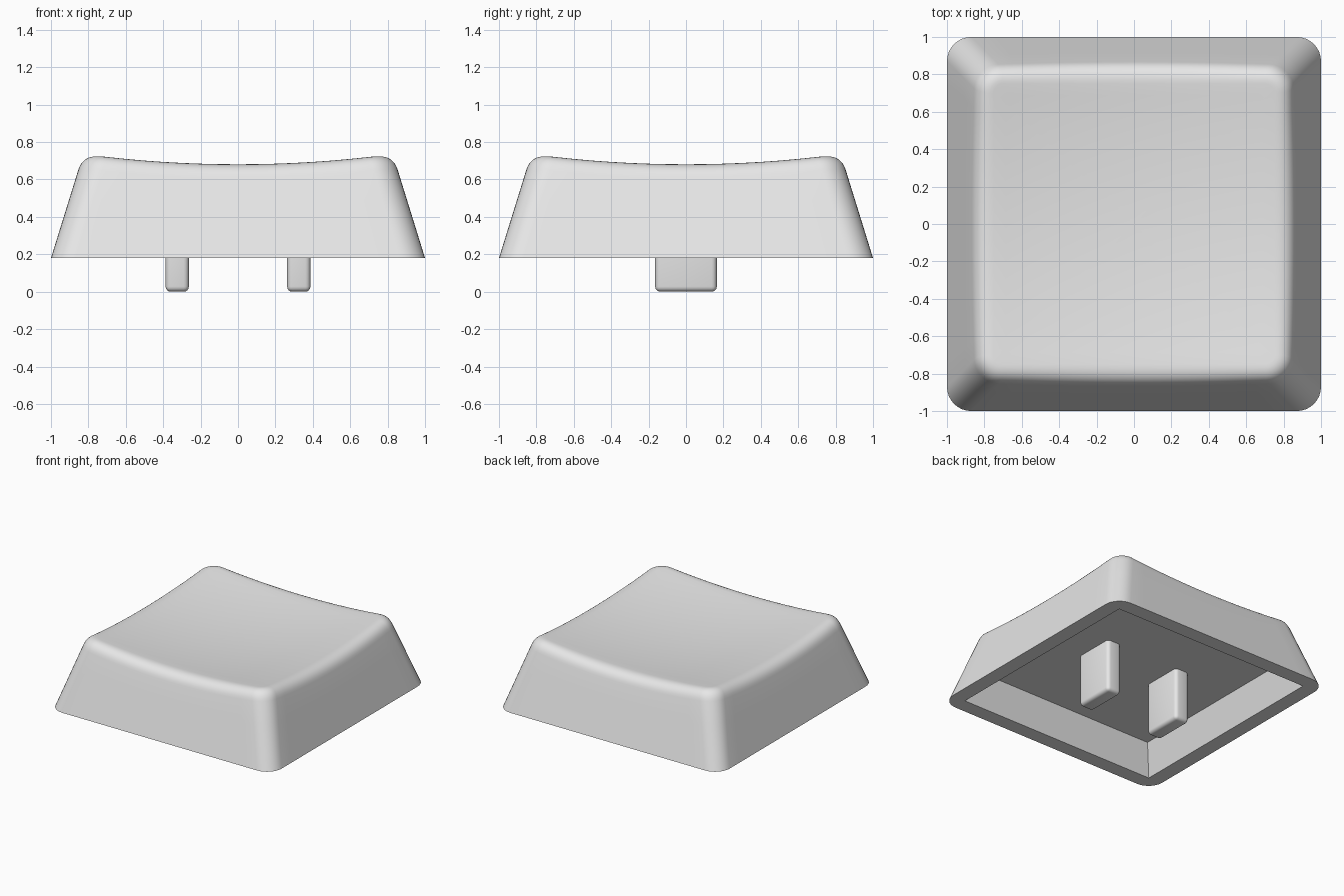
import bpy, bmesh, math

if "Cube" in bpy.data.objects:
    bpy.data.objects.remove(bpy.data.objects["Cube"])

BASE_Z, SLOPE, RADIUS = 0.18, 0.31, 0.13
ARC, STRAIGHT, FILLET, CEILING_Z = 8, 14, 0.08, 0.42

grey = bpy.data.materials.new("light_grey")
grey.diffuse_color = (0.8, 0.8, 0.8, 1)
grey.use_nodes = True
grey.node_tree.nodes["Principled BSDF"].inputs["Base Color"].default_value = grey.diffuse_color


def rounded_square(corner_centre, r):
    """Outline points, counter-clockwise, as unit-friendly (x, y) pairs."""
    pts = []
    c = corner_centre
    for k in range(4):
        q = k * math.pi / 2
        for j in range(ARC + 1):
            a = j / ARC * math.pi / 2
            x, y = c + r * math.cos(a), c + r * math.sin(a)
            pts.append((x * math.cos(q) - y * math.sin(q), x * math.sin(q) + y * math.cos(q)))
        for j in range(1, STRAIGHT):
            x, y = c - 2 * c * j / STRAIGHT, c + r
            pts.append((x * math.cos(q) - y * math.sin(q), x * math.sin(q) + y * math.cos(q)))
    return pts


def outline(h, r):
    return rounded_square(h - r, r)


def dish(x, y):
    return 0.635 + 0.08 * (x * x + y * y)


def wall_half(z):
    return 1 - SLOPE * (z - BASE_Z)


def flat_ring(h, r, z):
    return [(x, y, z) for x, y in outline(h, r)]


def finish(name, bm):
    bmesh.ops.remove_doubles(bm, verts=bm.verts[:], dist=1e-5)
    bmesh.ops.recalc_face_normals(bm, faces=bm.faces[:])
    mesh = bpy.data.meshes.new(name)
    bm.to_mesh(mesh)
    bm.free()
    mesh.materials.append(grey)
    ob = bpy.data.objects.new(name, mesh)
    bpy.context.collection.objects.link(ob)
    bpy.ops.object.select_all(action='DESELECT')
    ob.select_set(True)
    bpy.context.view_layer.objects.active = ob
    bpy.ops.object.shade_smooth_by_angle(angle=math.radians(35))
    return ob


# Underside cavity and flat bottom rim
rings = [flat_ring(0.805, 0, CEILING_Z), flat_ring(0.88, 0, BASE_Z), flat_ring(1, RADIUS, BASE_Z)]

# Sloped walls rising to a rim height that follows the dished top
rim = [dish(x, y) for x, y in outline(0.83, RADIUS)]


def wall_point(i, z):
    return outline(wall_half(z), RADIUS)[i] + (z,)


count = len(rim)
foot = rings[-1]
start = [wall_point(i, rim[i] - FILLET) for i in range(count)]
corner = [wall_point(i, rim[i]) for i in range(count)]
inner_edge = [(x, y, dish(x, y)) for x, y in outline(0.83 - FILLET, RADIUS - FILLET)]
for t in (1 / 3, 2 / 3):
    rings.append([tuple(a + (b - a) * t for a, b in zip(p, q)) for p, q in zip(foot, start)])

# Rounded shoulder between wall and top
for s in range(9):
    t = s / 8
    rings.append([tuple((1 - t) ** 2 * a + 2 * t * (1 - t) * b + t * t * c for a, b, c in zip(p, q, w))
                  for p, q, w in zip(start, corner, inner_edge)])

# Dished top, shrinking towards the centre
for s in range(11, 0, -1):
    f = s / 12
    rings.append([(x * f, y * f, dish(x * f, y * f)) for x, y, _ in inner_edge])

bm = bmesh.new()
loops = [[bm.verts.new(p) for p in ring] for ring in rings]
for a, b in zip(loops, loops[1:]):
    for i in range(count):
        j = (i + 1) % count
        bm.faces.new((a[i], a[j], b[j], b[i]))
bm.faces.new(loops[0][::-1])
centre = bm.verts.new((0, 0, dish(0, 0)))
for i in range(count):
    bm.faces.new((loops[-1][i], loops[-1][(i + 1) % count], centre))
finish("cap_shell", bm)

# Two rounded mounting pins hanging from the cavity ceiling
for side, name in ((-1, "left_pin"), (1, "right_pin")):
    bm = bmesh.new()
    bmesh.ops.create_cube(bm, size=1)
    top = CEILING_Z + 0.05
    for v in bm.verts:
        v.co = (side * 0.325 + v.co.x * 0.125, v.co.y * 0.33, (v.co.z + 0.5) * top)
    bmesh.ops.bevel(bm, geom=bm.edges[:], offset=0.028, segments=4, profile=0.5, affect='EDGES')
    finish(name, bm)
